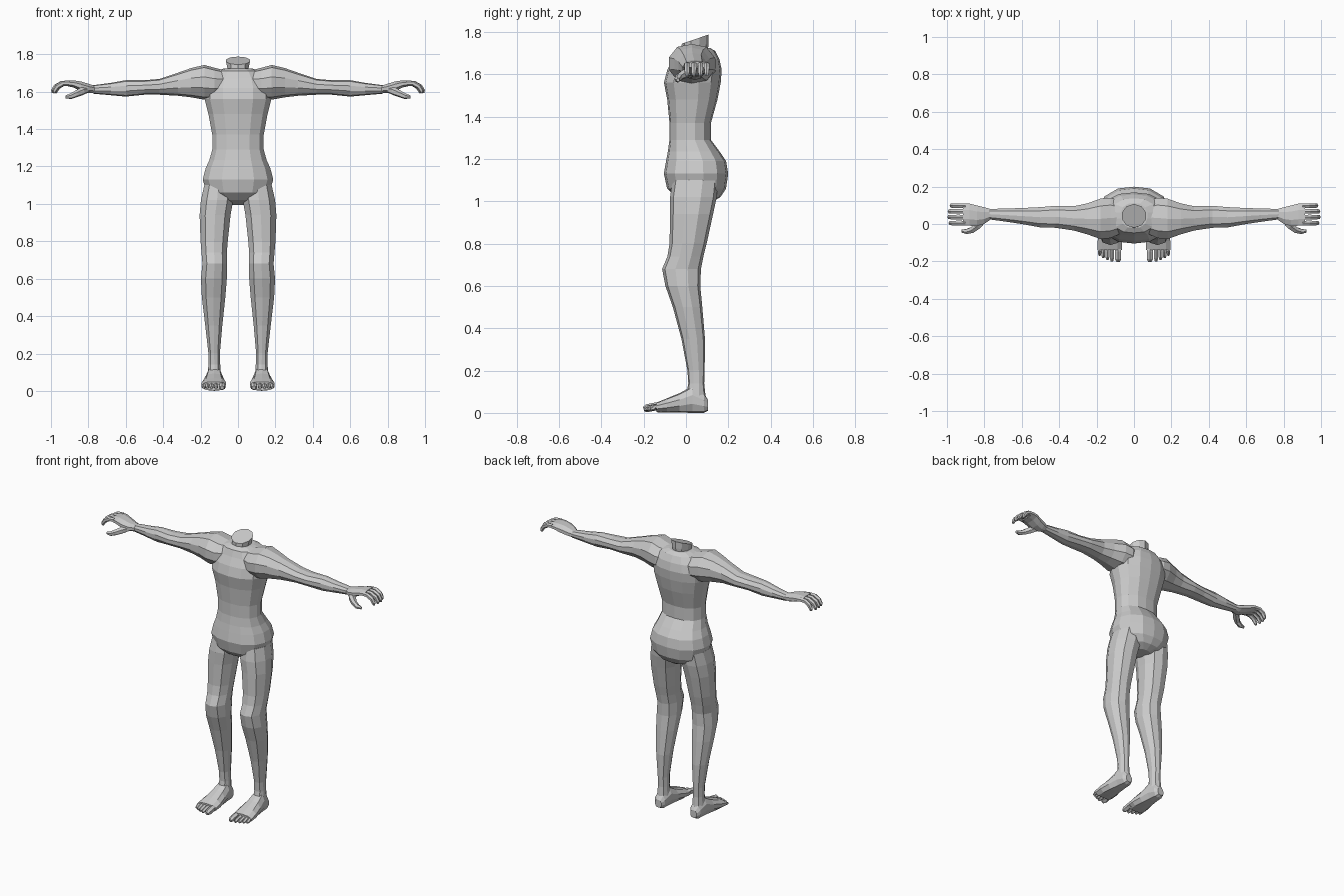
import bpy, bmesh, math
from mathutils import Vector


def loft(bm, rings):
    # skin a list of equal-length point rings and cap both ends
    vs = [[bm.verts.new(p) for p in r] for r in rings]
    n = len(vs[0])
    for a, b in zip(vs, vs[1:]):
        for i in range(n):
            bm.faces.new((a[i], a[(i + 1) % n], b[(i + 1) % n], b[i]))
    bm.faces.new(vs[0][::-1])
    bm.faces.new(vs[-1])


def section(axis, pos, u0, u1, v0, v1, n=10, power=2.4, tilt=0):
    # rounded section filling the box u0..u1, v0..v1 across the given axis
    pts = []
    for i in range(n):
        t = 2 * math.pi * (i + 0.5) / n
        k = 1 / max(abs(math.cos(t)) ** power + abs(math.sin(t)) ** power, 1e-6) ** (1 / power)
        k /= 0.97
        cu, sv = k * math.cos(t), k * math.sin(t)
        u = (u0 + u1) / 2 + cu * (u1 - u0) / 2
        v = (v0 + v1) / 2 + sv * (v1 - v0) / 2
        w = pos + tilt * sv
        pts.append({'x': (w, u, v), 'y': (u, w, v), 'z': (u, v, w)}[axis])
    return pts


def tube(bm, path, radii, side, n=6):
    # digit: rings set square to a path
    path = [Vector(p) for p in path]
    rings = []
    for i, p in enumerate(path):
        d = (path[min(i + 1, len(path) - 1)] - path[max(i - 1, 0)]).normalized()
        s = (Vector(side) - d * d.dot(Vector(side))).normalized()
        up = d.cross(s)
        rings.append([p + radii[i] * (s * math.cos(a) + up * math.sin(a))
                      for a in (2 * math.pi * (j + 0.5) / n for j in range(n))])
    loft(bm, rings)


def finish(name, bm, mirror=True):
    bmesh.ops.recalc_face_normals(bm, faces=bm.faces)
    me = bpy.data.meshes.new(name)
    bm.to_mesh(me)
    bm.free()
    ob = bpy.data.objects.new(name, me)
    bpy.context.collection.objects.link(ob)
    if mirror:
        ob.modifiers.new("mirror", 'MIRROR').use_mirror_merge = False
    return ob


def lofted(name, axis, rows, mirror=True, **kw):
    bm = bmesh.new()
    loft(bm, [section(axis, *r, **kw) for r in rows])
    return finish(name, bm, mirror)


# torso: height, half width, front y, back y
torso_rows = [(0.995, 0.05, 0.03, 0.12), (1.02, 0.12, -0.045, 0.16), (1.06, 0.165, -0.085, 0.185),
              (1.13, 0.185, -0.10, 0.195), (1.19, 0.17, -0.09, 0.185), (1.235, 0.15, -0.082, 0.155),
              (1.29, 0.135, -0.075, 0.115), (1.37, 0.135, -0.075, 0.115), (1.48, 0.155, -0.085, 0.145),
              (1.56, 0.175, -0.10, 0.16), (1.62, 0.175, -0.085, 0.165), (1.67, 0.155, -0.06, 0.155),
              (1.71, 0.12, -0.045, 0.135), (1.725, 0.07, -0.02, 0.11)]
torso = lofted("torso", 'z', [(z, -w, w, f, b) for z, w, f, b in torso_rows], False, n=14)

# neck stump with a sloping top
bm = bmesh.new()
loft(bm, [section('z', 1.68, -0.05, 0.05, -0.02, 0.10, n=10, power=2, tilt=0.015),
          section('z', 1.725, -0.056, 0.056, -0.02, 0.105, n=10, power=2, tilt=0.02),
          section('z', 1.766, -0.065, 0.065, -0.018, 0.105, n=10, power=2, tilt=0.021)])
neck = finish("neck", bm, False)

# legs: height, inner x, outer x, front y, back y
legs = lofted("legs", 'z', [
    (1.10, 0.03, 0.18, -0.06, 0.15), (1.02, 0.026, 0.198, -0.072, 0.142), (0.94, 0.04, 0.205, -0.072, 0.125),
    (0.80, 0.055, 0.20, -0.075, 0.095), (0.74, 0.06, 0.195, -0.085, 0.08), (0.68, 0.06, 0.19, -0.11, 0.068),
    (0.60, 0.06, 0.198, -0.095, 0.065), (0.50, 0.068, 0.193, -0.06, 0.075), (0.35, 0.084, 0.175, -0.02, 0.088),
    (0.20, 0.097, 0.158, 0.008, 0.087), (0.14, 0.095, 0.158, 0.012, 0.085), (0.07, 0.092, 0.163, 0.0, 0.092)])

# arms: x, front y, back y, bottom z, top z
arms = lofted("arms", 'x', [
    (0.07, -0.05, 0.12, 1.58, 1.712), (0.125, -0.075, 0.14, 1.56, 1.725), (0.18, -0.08, 0.135, 1.56, 1.74),
    (0.25, -0.055, 0.11, 1.572, 1.724), (0.32, -0.035, 0.095, 1.58, 1.70), (0.42, -0.02, 0.097, 1.585, 1.667),
    (0.50, -0.018, 0.09, 1.585, 1.66), (0.60, 0.0, 0.085, 1.575, 1.66), (0.68, 0.012, 0.083, 1.582, 1.646),
    (0.775, 0.025, 0.08, 1.59, 1.634)])

# merge neck and limbs into one body skin
bpy.context.view_layer.objects.active = torso
for part in (neck, legs, arms):
    m = torso.modifiers.new("union", 'BOOLEAN')
    m.operation, m.solver, m.object = 'UNION', 'EXACT', part
    bpy.ops.object.modifier_apply(modifier=m.name)
    bpy.data.objects.remove(part)
torso.name = "body"

# palms
lofted("palms", 'x', [(0.765, 0.025, 0.08, 1.592, 1.632), (0.80, 0.0, 0.09, 1.592, 1.643),
                      (0.84, -0.012, 0.10, 1.603, 1.655), (0.88, -0.01, 0.11, 1.622, 1.661),
                      (0.915, -0.008, 0.112, 1.630, 1.660)], n=8)

# curled fingers
bm = bmesh.new()
for y, s in ((0.005, 0.92), (0.037, 1.0), (0.068, 0.98), (0.098, 0.85)):
    tube(bm, [(0.90, y, 1.645), (0.90 + 0.04 * s, y, 1.644), (0.90 + 0.073 * s, y, 1.627),
              (0.90 + 0.088 * s, y, 1.605), (0.90 + 0.09 * s, y, 1.592)],
         [0.014, 0.0145, 0.014, 0.012, 0.007], (0, 1, 0))
finish("fingers", bm)

# thumbs
bm = bmesh.new()
tube(bm, [(0.80, 0.025, 1.612), (0.835, -0.008, 1.602), (0.865, -0.032, 1.588), (0.895, -0.04, 1.575),
          (0.922, -0.038, 1.572)], [0.016, 0.022, 0.018, 0.015, 0.008], (0, 1, 0.2))
finish("thumbs", bm)

# feet: y, inner x, outer x, bottom z, top z
lofted("feet", 'y', [(0.105, 0.105, 0.15, 0.012, 0.06), (0.085, 0.092, 0.163, 0.002, 0.09),
                     (0.03, 0.085, 0.17, 0.002, 0.125), (-0.03, 0.075, 0.182, 0.003, 0.092),
                     (-0.09, 0.065, 0.193, 0.002, 0.068), (-0.14, 0.066, 0.194, 0.004, 0.048)],
       n=10, power=2.8)

# toes, largest on the inner side
bm = bmesh.new()
for x, r, tip in ((0.085, 0.019, -0.2), (0.118, 0.0125, -0.198), (0.142, 0.012, -0.19),
                  (0.164, 0.0115, -0.18), (0.184, 0.011, -0.168)):
    tube(bm, [(x, -0.12, 0.026), (x, -0.145, 0.03), (x, tip + 0.015, 0.022), (x, tip, 0.017)],
         [r, r, r, r * 0.6], (1, 0, 0))
finish("toes", bm)
